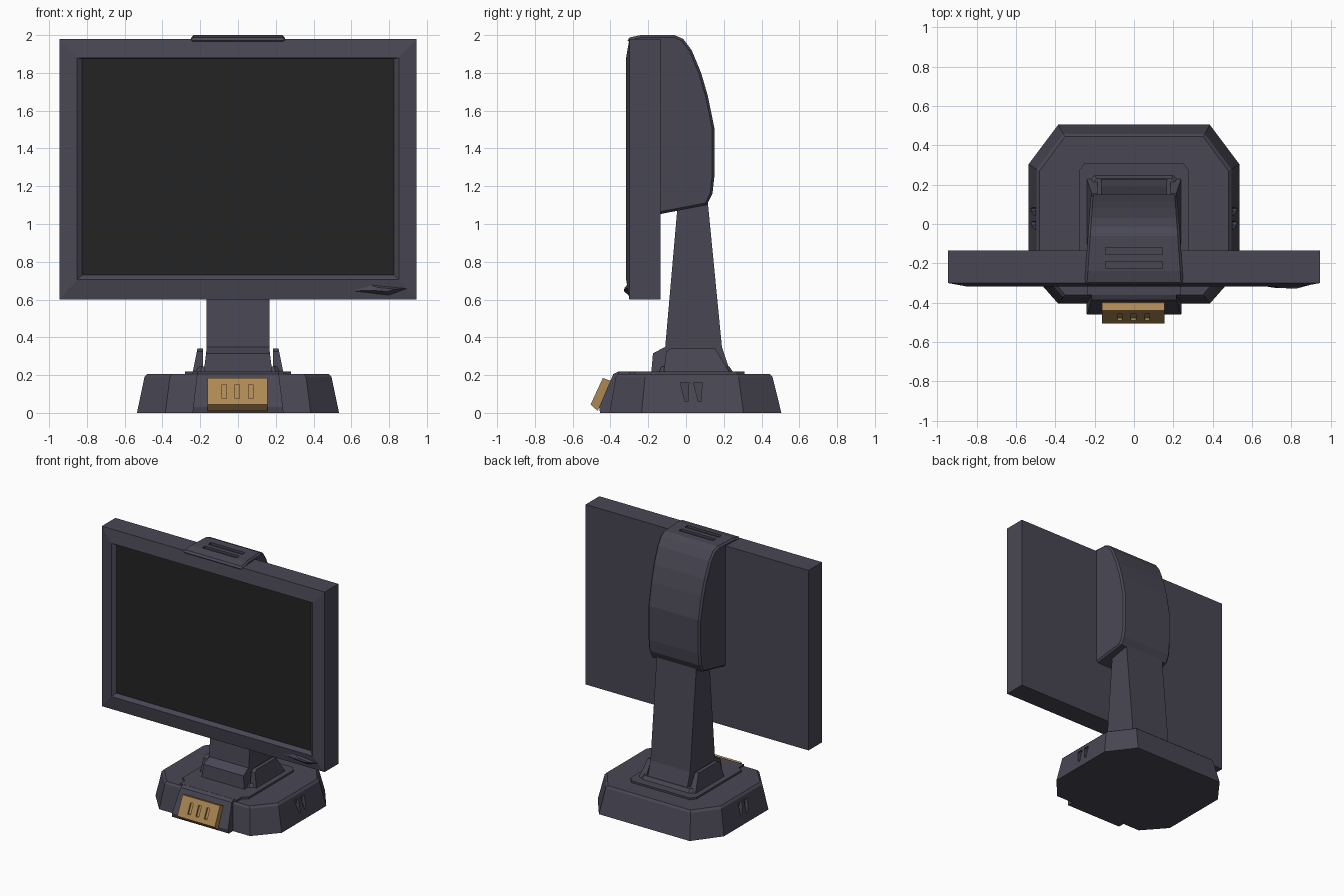
import bpy, bmesh

if "Cube" in bpy.data.objects:
    bpy.data.objects.remove(bpy.data.objects["Cube"])


def material(name, rgb):
    m = bpy.data.materials.new(name)
    m.diffuse_color = (*rgb, 1)
    m.use_nodes = True
    m.node_tree.nodes["Principled BSDF"].inputs["Base Color"].default_value = m.diffuse_color
    return m


BODY = material("slate_plastic", (0.066, 0.062, 0.087))
GOLD = material("ochre_plastic", (0.42, 0.25, 0.09))
SCREEN = material("dark_screen", (0.017, 0.017, 0.017))


def loft(name, rings, mat=BODY, end_mat=None):
    """Skin a list of equal-length rings and cap both ends."""
    bm = bmesh.new()
    vr = [[bm.verts.new(p) for p in r] for r in rings]
    n = len(rings[0])
    for a, b in zip(vr, vr[1:]):
        for i in range(n):
            j = (i + 1) % n
            bm.faces.new((a[i], a[j], b[j], b[i]))
    bm.faces.new(vr[0])
    end = bm.faces.new(vr[-1])
    if end_mat:
        end.material_index = 1
    bmesh.ops.recalc_face_normals(bm, faces=bm.faces)
    me = bpy.data.meshes.new(name)
    bm.to_mesh(me)
    bm.free()
    me.materials.append(mat)
    if end_mat:
        me.materials.append(end_mat)
    ob = bpy.data.objects.new(name, me)
    bpy.context.collection.objects.link(ob)
    return ob


def prism(name, profile, xa, xb, mat=BODY):
    """Extrude a (y, z) profile between two x limits (numbers or functions of y, z)."""
    f = lambda x, p: x(*p) if callable(x) else x
    return loft(name, [[(f(x, p), *p) for p in profile] for x in (xa, xb)], mat)


def apply_mod(ob, kind, **props):
    mod = ob.modifiers.new(kind.title(), kind)
    for k, v in props.items():
        setattr(mod, k, v)
    bpy.context.view_layer.objects.active = ob
    bpy.ops.object.modifier_apply(modifier=mod.name)


def cut(ob, cutters):
    for c in cutters:
        c.hide_render = True
        apply_mod(ob, 'BOOLEAN', operation='DIFFERENCE', solver='EXACT', object=c)
        bpy.data.objects.remove(c, do_unlink=True)


def rect_xz(hw, z0, z1, y):
    return [(-hw, y, z0), (hw, y, z0), (hw, y, z1), (-hw, y, z1)]


def octagon(hx, y0, y1, cx, cf, cb, z):
    """Rectangle with cut corners: cx in x, cf / cb in y at front / back."""
    half = [(hx - cx, y0), (hx, y0 + cf), (hx, y1 - cb), (hx - cx, y1)]
    return [(x, y, z) for x, y in half] + [(-x, y, z) for x, y in reversed(half)]


# Display: box, sloped bezel, recessed screen
loft("display", [
    rect_xz(0.945, 0.60, 1.98, -0.135),
    rect_xz(0.945, 0.60, 1.98, -0.30),
    rect_xz(0.852, 0.705, 1.88, -0.317),
    rect_xz(0.825, 0.73, 1.875, -0.295)], BODY, SCREEN)

# Small raised control on the lower right bezel
loft("bezel_control", [
    [(0.56, -0.30, 0.645), (0.80, -0.30, 0.62), (0.93, -0.30, 0.66), (0.67, -0.30, 0.69)],
    [(0.72, -0.325, 0.648), (0.79, -0.327, 0.642), (0.83, -0.327, 0.656), (0.74, -0.325, 0.664)]])

# Rear housing wrapping over the display top, narrowing backwards
width = lambda y, z: 0.24 - 0.07 * (y + 0.14)
housing = prism("rear_housing", [
    (-0.31, 1.96), (-0.31, 1.985), (-0.24, 2.0), (-0.06, 2.0), (-0.015, 1.98),
    (0.03, 1.92), (0.08, 1.80), (0.115, 1.68), (0.15, 1.51), (0.15, 1.25),
    (0.14, 1.16), (0.11, 1.10), (-0.15, 1.05), (-0.15, 1.96)],
    lambda y, z: -width(y, z), width)
apply_mod(housing, 'BEVEL', width=0.014, segments=1, limit_method='ANGLE', angle_limit=1.0)
cut(housing, [prism("vent_cutter", [(y, 1.983), (y + 0.035, 1.983), (y + 0.035, 2.1), (y, 2.1)],
                    -0.145, 0.145) for y in (-0.225, -0.155)])

# Column
prism("column", [(-0.04, 1.15), (0.112, 1.15), (0.19, 0.35), (0.24, 0.20),
                 (-0.12, 0.20), (-0.11, 0.35)], -0.168, 0.168)

# Collar: front step, low sill and side gussets
prism("column_step", [(-0.185, 0.20), (-0.175, 0.315), (-0.11, 0.35), (0.0, 0.35), (0.0, 0.20)],
      lambda y, z: -0.165 - 0.12 * (0.35 - z), lambda y, z: 0.165 + 0.12 * (0.35 - z))
loft("collar_sill", [octagon(0.235, -0.15, 0.26, 0.03, 0.03, 0.03, 0.20),
                     octagon(0.22, -0.13, 0.23, 0.03, 0.03, 0.03, 0.245)])
for side, s in (("right", 1), ("left", -1)):
    prism(side + "_gusset", [(-0.12, 0.20), (-0.105, 0.325), (-0.08, 0.34), (0.155, 0.34), (0.24, 0.20)],
          s * 0.185, lambda y, z, s=s: s * (0.215 + 0.2 * (0.34 - z)))

# Base with cut corners and slanted walls
base = loft("base", [
    octagon(0.535, -0.405, 0.505, 0.15, 0.17, 0.20, 0.0),
    octagon(0.495, -0.372, 0.458, 0.135, 0.155, 0.18, 0.19),
    octagon(0.480, -0.360, 0.445, 0.13, 0.15, 0.175, 0.205)])
cut(base, [prism("side_slot_cutter", [(y, 0.16), (y + 0.045, 0.16), (y + 0.04, 0.06), (y + 0.025, 0.06)],
                 s * 0.485, s * 0.6) for s in (1, -1) for y in (-0.03, 0.04)])

# Raised plate on the base
loft("base_plate", [[(x, y, z) for x, y in
                     [(0.24, -0.36), (0.24, -0.30), (0.28, -0.27), (0.28, 0.27), (0.25, 0.31),
                      (-0.25, 0.31), (-0.28, 0.27), (-0.28, -0.27), (-0.24, -0.30), (-0.24, -0.36)]]
                    for z in (0.19, 0.219)])

# Front housing and its ochre reader block with three slots
prism("front_housing", [(-0.455, 0.0), (-0.46, 0.03), (-0.385, 0.205), (-0.36, 0.218), (-0.2, 0.218), (-0.2, 0.0)],
      lambda y, z: -0.215 - 0.12 * (0.218 - z), lambda y, z: 0.215 + 0.12 * (0.218 - z))
reader = prism("card_reader", [(-0.505, 0.045), (-0.44, 0.185), (-0.40, 0.17), (-0.468, 0.01)],
               -0.162, 0.156, GOLD)
cut(reader, [prism("reader_slot_cutter", [(-0.55, 0.075), (-0.55, 0.15), (-0.442, 0.15), (-0.477, 0.075)],
                   x - 0.012, x + 0.012, GOLD) for x in (-0.072, -0.003, 0.068)])
